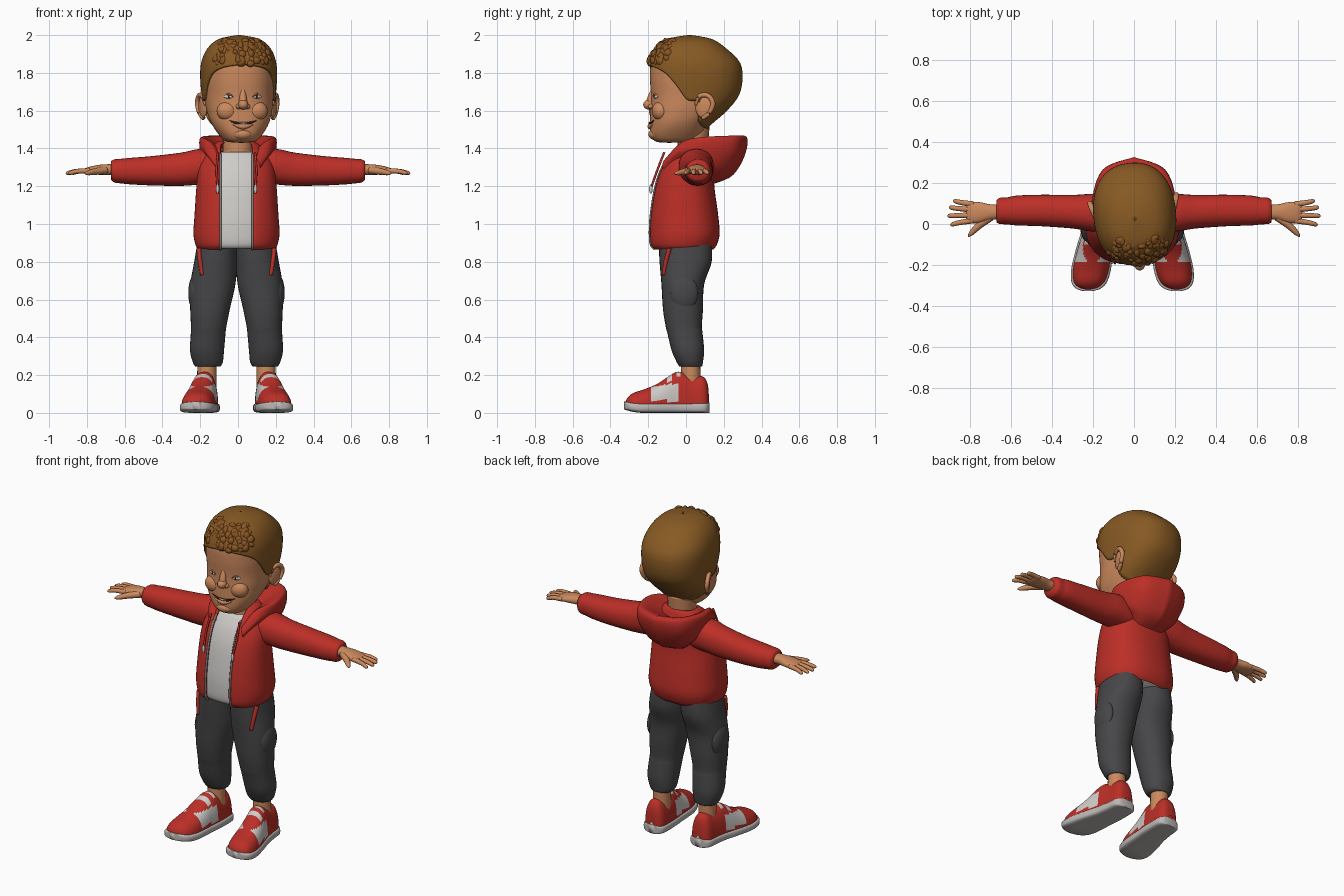
import bpy, bmesh, math, random
from mathutils import Matrix, Vector

random.seed(4)
if "Cube" in bpy.data.objects:
    bpy.data.objects.remove(bpy.data.objects["Cube"])


def material(name, r, g, b):
    m = bpy.data.materials.new(name)
    m.use_nodes = True
    m.diffuse_color = (r, g, b, 1)
    node = next(n for n in m.node_tree.nodes if n.type == "BSDF_PRINCIPLED")
    node.inputs["Base Color"].default_value = (r, g, b, 1)
    node.inputs["Roughness"].default_value = 0.8
    return m


SKIN = material("skin", .60, .25, .11)
HAIR = material("hair brown", .24, .10, .017)
CURL = material("hair curl brown", .25, .09, .016)
RED = material("jacket red", .50, .028, .02)
GREY = material("trouser grey", .062, .062, .066)
WHITE = material("shirt white", .62, .60, .58)
SOLE = material("sole grey", .50, .48, .46)
DARK = material("dark brown", .03, .015, .01)
METAL = material("zip grey", .25, .22, .21)


def spline(keys, n=6):
    """Smooth curve through key tuples of any length."""
    out = []
    for i in range(len(keys) - 1):
        a, b, c, d = (keys[min(max(i + k, 0), len(keys) - 1)] for k in (-1, 0, 1, 2))
        for s in range(n):
            t = s / n
            out.append(tuple(q + .5 * t * (r - p + t * (2*p - 5*q + 4*r - w + t * (3*(q - r) + w - p)))
                             for p, q, r, w in zip(a, b, c, d)))
    return out + [tuple(keys[-1])]


def finish(name, bm, mats):
    bmesh.ops.recalc_face_normals(bm, faces=bm.faces)
    me = bpy.data.meshes.new(name)
    bm.to_mesh(me)
    bm.free()
    for m in mats:
        me.materials.append(m)
    me.polygons.foreach_set("use_smooth", [True] * len(me.polygons))
    ob = bpy.data.objects.new(name, me)
    bpy.context.collection.objects.link(ob)
    return ob


def skin_rows(name, rows, mat, closed=True, caps=True):
    """Surface through rows of points."""
    bm = bmesh.new()
    grid = [[bm.verts.new(p) for p in row] for row in rows]
    for a, b in zip(grid, grid[1:]):
        for i in range(len(a) if closed else len(a) - 1):
            j = (i + 1) % len(a)
            bm.faces.new((a[i], a[j], b[j], b[i]))
    if closed and caps:
        bm.faces.new(grid[0])
        bm.faces.new(grid[-1])
    return finish(name, bm, [mat])


def oval(a, cx, hw, lo, hi, n=2.3):
    """Point of a rounded section; angle 0 faces the low side."""
    s, c = math.sin(a), math.cos(a)
    return (cx + hw * math.copysign(abs(s) ** (2/n), s),
            (lo + hi) / 2 - (hi - lo) / 2 * math.copysign(abs(c) ** (2/n), c))


def angles(seg, a0=0.0):
    if a0:
        return [a0 + (math.tau - 2*a0) * i / seg for i in range(seg + 1)]
    return [math.tau * i / seg for i in range(seg)]


def tube(name, keys, mat, n=6, seg=12):
    path = spline(keys, n)
    pts = [Vector(p[:3]) for p in path]
    rows = []
    for i, p in enumerate(pts):
        d = (pts[min(i + 1, len(pts) - 1)] - pts[max(i - 1, 0)]).normalized()
        u = d.cross(Vector((0, 1, 0) if abs(d.z) > .7 else (0, 0, 1))).normalized()
        v = d.cross(u)
        rows.append([p + max(path[i][3], .001) * (u * math.cos(a) + v * math.sin(a)) for a in angles(seg)])
    return skin_rows(name, rows, mat)


def ball(name, loc, size, mat, turn=0.0):
    bm = bmesh.new()
    m = Matrix.Translation(loc) @ Matrix.Rotation(turn, 4, "Z") @ Matrix.Diagonal((*size, 1))
    bmesh.ops.create_uvsphere(bm, u_segments=24, v_segments=16, radius=1, matrix=m)
    return finish(name, bm, [mat])


def mirror(ob):
    """Copy a left part to the right."""
    me = ob.data.copy()
    me.transform(Matrix.Scale(-1, 4, (1, 0, 0)))
    me.flip_normals()
    other = bpy.data.objects.new(ob.name.replace("left", "right"), me)
    bpy.context.collection.objects.link(other)
    return [ob, other]


def solidify(ob, t):
    mod = ob.modifiers.new("thickness", "SOLIDIFY")
    mod.thickness = t
    mod.offset = -1


# Head: z, half width, front, back
STEP = 8
HEAD = spline([(1.43, .01, -.10, -.08), (1.437, .075, -.16, .03), (1.47, .112, -.187, .08),
               (1.53, .15, -.19, .12), (1.60, .172, -.188, .20), (1.68, .183, -.185, .265),
               (1.77, .19, -.19, .285), (1.85, .185, -.185, .27), (1.92, .155, -.15, .20),
               (1.965, .10, -.09, .13), (1.985, .005, .015, .025)], STEP)
MID = Vector((0, .04, 1.72))


def face(t, a, grow=1.0):
    f = min(max(t * STEP, 0), len(HEAD) - 1.001)
    i = int(f)
    z, hw, lo, hi = (p + (q - p) * (f - i) for p, q in zip(HEAD[i], HEAD[i + 1]))
    return MID + (Vector((*oval(a, 0, hw, lo, hi), z)) - MID) * grow


head_parts = [skin_rows("head", [[face(i / STEP, a) for a in angles(64)] for i in range(len(HEAD))], SKIN)]

# Hair cap running from the hairline to the crown
line = spline([(0, 6.85), (.5, 6.65), (.85, 6.3), (1.1, 5.7), (1.4, 4.8), (1.65, 4.6),
               (1.9, 3.5), (2.4, 2.9), (math.pi, 2.8)], 8)
cols = [(-a, t) for a, t in line[:0:-1]] + line[:-1]
hair = skin_rows("hair", [[face(t + (10 - t) * k / 28, a, 1.06) for a, t in cols] for k in range(29)], HAIR, caps=False)
solidify(hair, .014)
head_parts.append(hair)

# Curly tuft over the forehead
bm = bmesh.new()
for _ in range(95):
    a = random.uniform(-.85, .85)
    p = face(random.uniform(6.95, 8.9), a, 1.0)
    size = [random.uniform(.016, .03) for _ in range(3)]
    bmesh.ops.create_icosphere(bm, subdivisions=2, radius=1, matrix=Matrix.Translation(p) @
                               Matrix.Rotation(random.random() * 3, 4, "X") @ Matrix.Diagonal((*size, 1)))
head_parts.append(finish("hair_tuft", bm, [CURL]))

# Facial features
head_parts += [ball("nose_tip", (0, -.196, 1.632), (.027, .032, .026), SKIN),
               tube("nose_bridge", [(0, -.172, 1.72, .01), (0, -.182, 1.68, .018), (0, -.193, 1.64, .022)], SKIN),
               ball("chin", (0, -.158, 1.475), (.055, .042, .032), SKIN),
               tube("mouth", [(*face(t, a, 1.005), r) for a, t, r in
                    ((-.42, 3.28, .002), (-.2, 3.1, .006), (0, 3.05, .007), (.2, 3.1, .006), (.42, 3.28, .002))], DARK),
               tube("teeth", [(*face(t, a, 1.02), r) for a, t, r in
                    ((-.22, 3.16, .001), (0, 3.1, .005), (.22, 3.16, .001))], WHITE),
               tube("lower_lip", [(*face(t, a, 1.0), r) for a, t, r in
                    ((-.3, 2.95, .004), (0, 2.78, .015), (.3, 2.95, .004))], SKIN)]
for ob in (ball("left_nostril", (.023, -.184, 1.622), (.015, .02, .014), SKIN),
           ball("left_cheek", face(3.75, .5, .88), (.058, .045, .052), SKIN),
           ball("left_eye", face(4.93, .37, .985), (.027, .009, .011), WHITE, .3),
           ball("left_iris", face(4.93, .36, 1.0), (.010, .006, .009), DARK, .3),
           tube("left_eyelid", [(*face(t, a, 1.005), r) for a, t, r in
                ((.23, 4.93, .001), (.36, 5.1, .005), (.5, 4.95, .001))], SKIN),
           tube("left_lash", [(*face(t, a, 1.008), r) for a, t, r in
                ((.24, 4.92, .001), (.36, 5.04, .0025), (.5, 4.92, .001))], DARK),
           ball("left_ear", (.187, .075, 1.62), (.014, .045, .06), SKIN, -.35),
           tube("left_ear_rim", [(.178, .035, 1.63, .008), (.19, .05, 1.675, .012), (.205, .095, 1.68, .013),
                (.212, .122, 1.64, .013), (.203, .105, 1.59, .012), (.185, .07, 1.56, .012)], SKIN)):
    head_parts += mirror(ob)
for ob in head_parts:
    ob.data.transform(Matrix.Translation((.008, 0, 0)) @ Matrix.Rotation(.1, 4, "Z"))
tube("neck", [(0, .03, 1.28, .08), (0, .035, 1.4, .08), (0, .04, 1.52, .085)], SKIN, seg=24)

# Jacket and shirt share one body profile
body = []
BODY = spline([(.865, .20, -.175, .145), (.89, .217, -.195, .163), (.95, .228, -.20, .178), (1.05, .222, -.195, .17),
               (1.2, .212, -.17, .15), (1.3, .20, -.135, .15), (1.37, .165, -.09, .145),
               (1.42, .12, -.045, .13), (1.44, .09, -.02, .115)], 5)


def opening(hw):
    return math.asin((min(.085, .75 * hw) / hw) ** 1.15)


jacket = skin_rows("jacket_body", [[(*oval(a, 0, hw, lo, hi), z) for a in angles(56, opening(hw))]
                                   for z, hw, lo, hi in BODY], RED, closed=False)
solidify(jacket, .012)
shirt = skin_rows("shirt", [[(*oval(a, 0, hw - .016, lo + .016, hi - .016), z) for a in angles(48)]
                            for z, hw, lo, hi in BODY if .87 < z < 1.385], WHITE)
zipper = tube("left_zip", [(*oval(opening(hw), 0, hw, lo, hi), z, .006) for z, hw, lo, hi in BODY[:-10]], METAL, 1)
body += [jacket, shirt] + mirror(zipper)

# Hood: loops from neck over the rim to the outer base, front to back
HOOD = [[(.085, -.09, 1.33), (.095, -.02, 1.39), (.10, .05, 1.41), (.07, .12, 1.40), (0, .14, 1.39)],
        [(.10, -.115, 1.34), (.15, -.02, 1.435), (.193, .09, 1.46), (.14, .25, 1.468), (0, .308, 1.468)],
        [(.115, -.125, 1.31), (.175, -.03, 1.40), (.203, .11, 1.40), (.15, .26, 1.38), (0, .317, 1.38)],
        [(.115, -.115, 1.29), (.17, -.03, 1.37), (.18, .13, 1.32), (.11, .21, 1.27), (0, .25, 1.26)],
        [(.11, -.09, 1.28), (.15, 0, 1.34), (.15, .10, 1.30), (.08, .13, 1.22), (0, .14, 1.21)]]
half = [spline(loop, 6) for loop in HOOD]
loops = [h + [(-x, y, z) for x, y, z in h[-2::-1]] for h in half]
skin_rows("hood", list(zip(*(spline(c, 5) for c in zip(*loops)))), RED, closed=False)

# Drawstrings
for ob in (tube("left_drawstring", [(.098, -.115, 1.38, .006), (.105, -.15, 1.29, .006), (.10, -.182, 1.2, .006)], RED),
           ball("left_string_tip", (.10, -.186, 1.185), (.009, .009, .025), WHITE)):
    body += mirror(ob)


def limb(name, keys, mat, axis="z", n=2.2):
    """Closed tapering form: station, centre a, centre b, radius a, radius b."""
    rows = []
    for s, ca, cb, ra, rb in spline(keys, 5):
        ring = [oval(a, ca, ra, cb - rb, cb + rb, n) for a in angles(32)]
        rows.append([(s, u, v) if axis == "x" else (u, v, s) for u, v in ring])
    return skin_rows(name, rows, mat)


# Sleeves and hands
mirror(limb("left_sleeve", [(.08, .05, 1.30, .09, .085), (.2, .055, 1.303, .092, .094), (.3, .06, 1.29, .082, .088),
                            (.45, .066, 1.282, .077, .078), (.57, .066, 1.28, .073, .07), (.62, .064, 1.28, .066, .065),
                            (.655, .064, 1.281, .064, .061), (.672, .062, 1.283, .054, .05)], RED, "x"))
mirror(limb("left_palm", [(.63, .06, 1.287, .036, .03), (.70, .058, 1.288, .038, .028), (.75, .056, 1.286, .05, .025),
                          (.80, .056, 1.281, .052, .018), (.82, .056, 1.279, .042, .010)], SKIN, "x"))
for label, y, tip_x, tip_y in (("little", .097, .885, .112), ("ring", .07, .905, .08),
                               ("middle", .043, .912, .04), ("index", .017, .898, -.002)):
    mirror(tube(f"left_{label}_finger", [(.785, y, 1.282, .014), ((.8 + tip_x) / 2, (y + tip_y) / 2, 1.279, .0125),
                (tip_x - .01, tip_y, 1.27, .010), (tip_x, tip_y, 1.269, .002)], SKIN))
mirror(tube("left_thumb", [(.70, .035, 1.285, .02), (.755, -.005, 1.278, .018), (.795, -.045, 1.27, .012),
                           (.81, -.062, 1.267, .003)], SKIN))

# Trousers with side pockets and red trim
for ob in (limb("left_trouser_leg", [(.245, .152, .025, .066, .06), (.27, .152, .02, .08, .07), (.33, .156, .01, .09, .086),
                                     (.42, .15, -.005, .092, .093), (.46, .147, -.012, .094, .096), (.55, .14, -.016, .105, .106),
                                     (.68, .125, -.017, .119, .113), (.80, .11, -.002, .114, .138),
                                     (.91, .10, -.005, .105, .14)], GREY),
           ball("left_side_pocket", (.222, -.01, .635), (.033, .075, .095), GREY),
           tube("left_pocket_trim", [(.20, -.088, .87, .012), (.192, -.107, .80, .012), (.182, -.118, .73, .010)], RED),
           tube("left_ankle", [(.157, .025, .12, .052), (.157, .025, .28, .05)], SKIN, seg=24)):
    body += mirror(ob)

# Shoes: y, centre x, half width, top
SHOE = spline([(.122, .16, .015, .07), (.115, .161, .043, .15), (.09, .162, .062, .192), (.03, .164, .067, .198),
               (-.04, .171, .072, .218), (-.09, .181, .077, .195), (-.15, .191, .084, .155), (-.22, .202, .088, .125),
               (-.28, .211, .077, .105), (-.31, .215, .05, .08), (-.322, .217, .01, .055)], 6)
upper = skin_rows("left_shoe", [[(cx + w * math.copysign(abs(math.cos(a)) ** .8, math.cos(a)), y,
                                  .03 + (top - .03) * math.sin(a) ** .85)
                                 for a in (math.pi * i / 28 for i in range(29))]
                                for y, cx, w, top in SHOE], RED, closed=False)
upper.data.materials.append(WHITE)
for p in upper.data.polygons:
    y, z = p.center.y, p.center.z
    side = -.185 < y < -.035 and .065 < z < .15 + .15 * (y + .1)
    strap = -.10 < y < -.075 and z > .165
    tongue = -.05 < y < -.025 and z > .195
    p.material_index = int(side or strap or tongue)
sole_rows = []
for y, cx, w, top in SHOE:
    lift = .018 * max(0, (-y - .22) / .1) ** 2
    sole_rows.append([(u, y * 1.02, v) for u, v in
                      (oval(a, cx, w + .009, lift, .054 + lift / 3, 4) for a in angles(32))])
body += mirror(upper) + mirror(skin_rows("left_sole", sole_rows, SOLE))

for ob in body:
    ob.data.transform(Matrix.Translation((-.008, 0, 0)))
